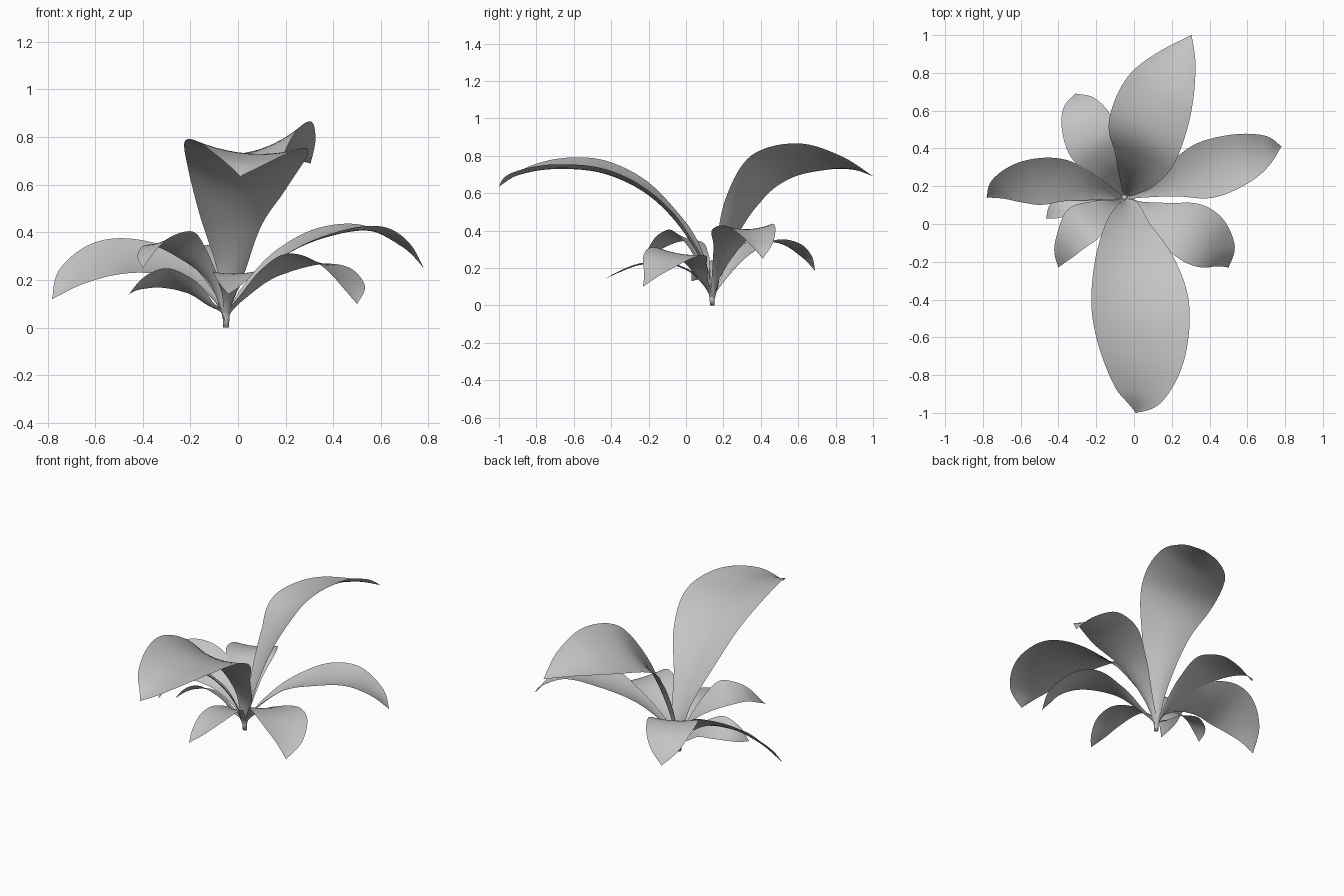
import bpy, bmesh, math
from mathutils import Vector

ROOT = Vector((-0.05, 0.14, 0.0))
grey = bpy.data.materials.new("leaf_grey")
grey.diffuse_color = (0.55, 0.55, 0.55, 1)


def finish(bm, name):
    me = bpy.data.meshes.new(name)
    bm.to_mesh(me)
    bm.free()
    ob = bpy.data.objects.new(name, me)
    bpy.context.collection.objects.link(ob)
    me.materials.append(grey)
    for p in me.polygons:
        p.use_smooth = True
    return ob


def spline(rows, steps=8):
    """Catmull-Rom through rows of any length."""
    out = []
    n = len(rows)
    for i in range(n - 1):
        a, b, c, d = rows[max(i - 1, 0)], rows[i], rows[i + 1], rows[min(i + 2, n - 1)]
        for k in range(steps):
            t = k / steps
            out.append([0.5 * (2 * q + (r - p) * t + (2 * p - 5 * q + 4 * r - s) * t * t
                               + (3 * q - p - 3 * r + s) * t ** 3)
                        for p, q, r, s in zip(a, b, c, d)])
    out.append(list(rows[-1]))
    return out


def leaf(name, rows, roll=(0, 0), cup=0.15, fold=0.4, across=10):
    """Sheet along a midrib; rows are x, y, z, half width.
    Roll (middle, tip) lifts the right edge; fold closes the stem end."""
    head = Vector(rows[-1][:3]) - ROOT
    head.z = 0
    head.normalize()
    start = ROOT + head * 0.008
    pts = spline([(start.x, start.y, 0, 0.012),
                  (start.x + head.x * 0.01, start.y + head.y * 0.01, 0.06, 0.014)] + rows)
    bm = bmesh.new()
    grid = []
    last = len(pts) - 1
    for i, p in enumerate(pts):
        tan = (Vector(pts[min(i + 1, last)][:3]) - Vector(pts[max(i - 1, 0)][:3])).normalized()
        flat = Vector((tan.x, tan.y, 0)) + head * 0.4
        right = flat.cross(Vector((0, 0, 1))).normalized()
        right = (right - tan * right.dot(tan)).normalized()
        up = right.cross(tan)
        t = i / last
        a = roll[0] * t / 0.45 if t < 0.45 else roll[0] + (roll[1] - roll[0]) * (t - 0.45) / 0.55
        a = math.radians(a)
        side = right * math.cos(a) + up * math.sin(a)
        nor = up * math.cos(a) - right * math.sin(a)
        w = max(p[3], 0.002)
        c = cup + fold * max(0, 1 - t / 0.45)
        row = []
        for j in range(across + 1):
            u = 2 * j / across - 1
            row.append(bm.verts.new(Vector(p[:3]) + side * (w * u) + nor * (c * w * u * u)))
        grid.append(row)
    for r0, r1 in zip(grid, grid[1:]):
        for j in range(across):
            bm.faces.new((r0[j], r0[j + 1], r1[j + 1], r1[j]))
    return finish(bm, name)


# Two large leaves
leaf("large_back_leaf", [
    (-0.02, 0.20, 0.27, 0.055), (0.025, 0.31, 0.54, 0.14), (0.065, 0.46, 0.71, 0.215),
    (0.14, 0.68, 0.765, 0.205), (0.23, 0.86, 0.745, 0.115), (0.305, 1.0, 0.69, 0)],
    (20, 20), 0.16, 0.2)
leaf("large_front_leaf", [
    (-0.03, 0.09, 0.22, 0.055), (-0.03, -0.04, 0.43, 0.13), (0.0, -0.22, 0.605, 0.215),
    (0.03, -0.45, 0.71, 0.26), (0.05, -0.70, 0.73, 0.22), (0.04, -0.90, 0.695, 0.125),
    (0.01, -1.0, 0.635, 0)], (10, -2), 0.17, 0.3)

# Medium side leaves
leaf("right_leaf", [
    (0.04, 0.17, 0.17, 0.03), (0.20, 0.23, 0.31, 0.085), (0.38, 0.285, 0.385, 0.15),
    (0.56, 0.345, 0.405, 0.135), (0.70, 0.395, 0.335, 0.075), (0.78, 0.41, 0.25, 0)],
    (-3, 0), 0.17)
leaf("left_leaf", [
    (-0.12, 0.16, 0.14, 0.03), (-0.25, 0.20, 0.24, 0.085), (-0.40, 0.235, 0.285, 0.135),
    (-0.55, 0.225, 0.28, 0.14), (-0.69, 0.19, 0.215, 0.085), (-0.78, 0.14, 0.12, 0)],
    (28, 36), 0.1)
leaf("front_right_leaf", [
    (0.03, 0.09, 0.13, 0.03), (0.14, 0.04, 0.225, 0.08), (0.27, -0.025, 0.275, 0.15),
    (0.38, -0.09, 0.26, 0.15), (0.465, -0.16, 0.19, 0.09), (0.50, -0.23, 0.10, 0)],
    (9, 5), 0.08)
leaf("back_left_leaf", [
    (-0.08, 0.20, 0.13, 0.03), (-0.14, 0.30, 0.26, 0.09), (-0.205, 0.42, 0.335, 0.145),
    (-0.26, 0.55, 0.32, 0.13), (-0.295, 0.64, 0.255, 0.08), (-0.31, 0.69, 0.185, 0)],
    (0, 0), 0.1)

# Small leaves
leaf("front_left_leaf", [
    (-0.10, 0.10, 0.18, 0.03), (-0.18, 0.06, 0.29, 0.075), (-0.265, 0.0, 0.36, 0.115),
    (-0.335, -0.085, 0.355, 0.085), (-0.38, -0.16, 0.31, 0.05), (-0.40, -0.23, 0.25, 0)],
    (-15, -15), 0.1)
leaf("small_left_leaf", [
    (-0.12, 0.13, 0.095, 0.03), (-0.20, 0.12, 0.165, 0.06), (-0.30, 0.115, 0.20, 0.085),
    (-0.38, 0.095, 0.19, 0.07), (-0.43, 0.065, 0.165, 0.045), (-0.465, 0.03, 0.13, 0)],
    (-28, -30), 0.1)
leaf("small_front_leaf", [
    (-0.04, 0.08, 0.125, 0.025), (-0.03, 0.0, 0.19, 0.055), (-0.02, -0.12, 0.225, 0.085),
    (-0.02, -0.25, 0.215, 0.08), (-0.03, -0.36, 0.175, 0.045), (-0.04, -0.435, 0.14, 0)],
    (0, 0), 0.1)

# Short stem where the leaves meet
bm = bmesh.new()
bmesh.ops.create_cone(bm, cap_ends=True, segments=12, radius1=0.012, radius2=0.015, depth=0.06)
bmesh.ops.translate(bm, verts=bm.verts, vec=ROOT + Vector((0, 0, 0.03)))
finish(bm, "stem")
